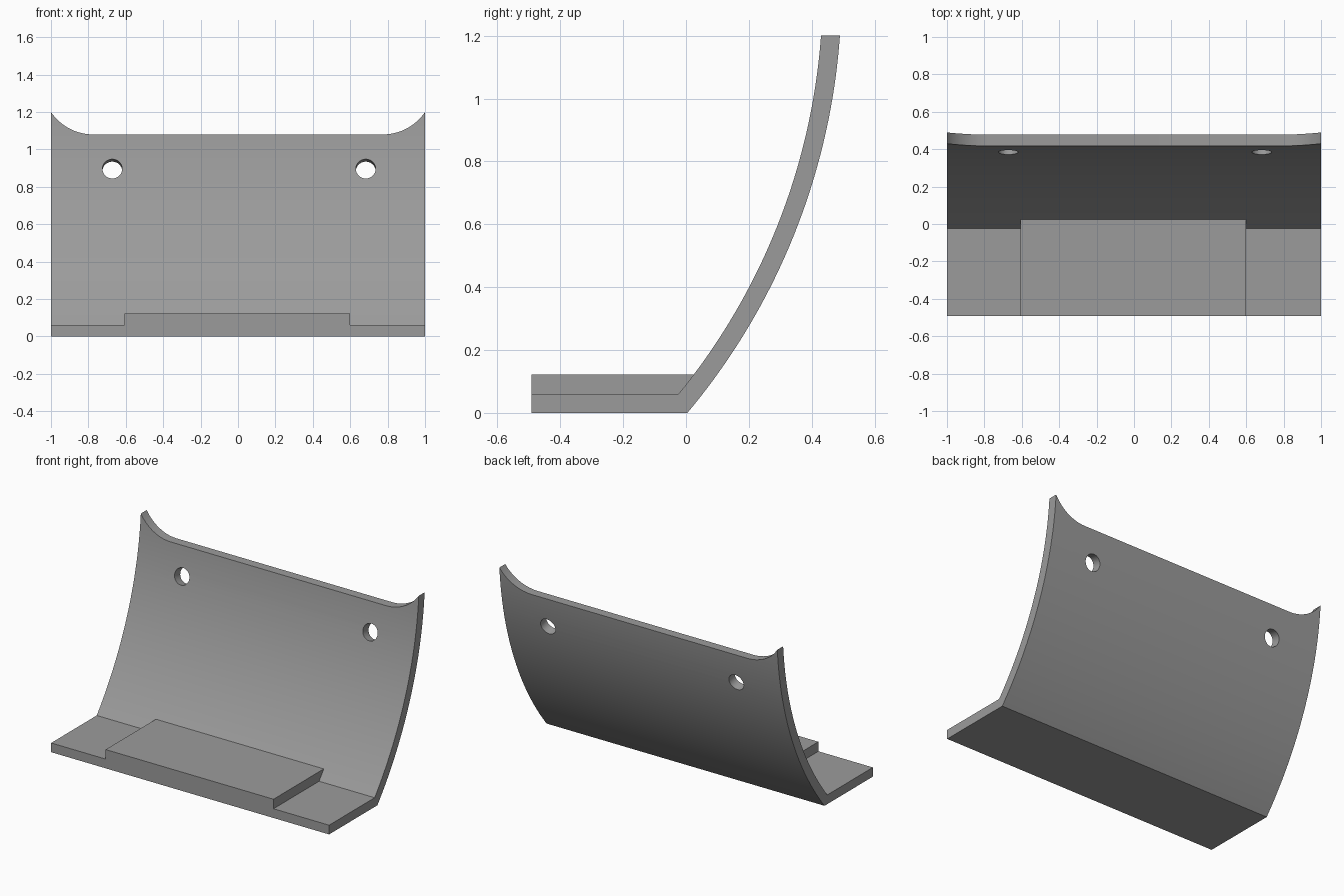
import bpy, bmesh, math
from mathutils import Vector, Matrix

if "Cube" in bpy.data.objects:
    bpy.data.objects.remove(bpy.data.objects["Cube"])

grey = bpy.data.materials.new("mid_grey")
grey.diffuse_color = (0.33, 0.33, 0.33, 1)
grey.use_nodes = True
grey.node_tree.nodes["Principled BSDF"].inputs["Base Color"].default_value = grey.diffuse_color

FRONT, BASE_T, STEP_T, TOP, LOW_TOP = -0.492, 0.06, 0.122, 1.2, 1.08
CY, CZ, R_OUT, R_IN = -1.605, 1.349, 2.10, 2.04   # centre and radii of the curved wall
SEGS = 40


def prism(name, pts, depth):
    """Extrude a closed loop of 3D points along the vector depth."""
    bm = bmesh.new()
    face = bm.faces.new([bm.verts.new(p) for p in pts])
    new = bmesh.ops.extrude_face_region(bm, geom=[face])["geom"]
    bmesh.ops.translate(bm, vec=depth, verts=[v for v in new if isinstance(v, bmesh.types.BMVert)])
    bmesh.ops.recalc_face_normals(bm, faces=bm.faces)
    me = bpy.data.meshes.new(name)
    bm.to_mesh(me)
    bm.free()
    me.materials.append(grey)
    ob = bpy.data.objects.new(name, me)
    bpy.context.collection.objects.link(ob)
    return ob


def wall_arc(r, z0, z1):
    """Points (y, z) on the wall arc between two heights."""
    a0, a1 = math.asin((z0 - CZ) / r), math.asin((z1 - CZ) / r)
    return [(CY + r * math.cos(a), CZ + r * math.sin(a))
            for a in (a0 + (a1 - a0) * i / SEGS for i in range(SEGS + 1))]


def boolean(target, other, operation):
    mod = target.modifiers.new(operation, "BOOLEAN")
    mod.operation, mod.object, mod.solver = operation, other, "EXACT"
    bpy.context.view_layer.objects.active = target
    bpy.ops.object.modifier_apply(modifier=mod.name)
    bpy.data.objects.remove(other)


# Base plate and curved back wall as one side profile
profile = [(FRONT, 0)] + wall_arc(R_OUT, 0, TOP) + wall_arc(R_IN, BASE_T, TOP)[::-1] + [(FRONT, BASE_T)]
bracket = prism("curved_bracket", [(-1, y, z) for y, z in profile], Vector((2, 0, 0)))

# Raised step on the base, its back buried in the wall
step = [(FRONT, 0.03), (0.0, 0.03), (0.0, 0.06), (0.045, STEP_T), (FRONT, STEP_T)]
boolean(bracket, prism("raised_step", [(-0.608, y, z) for y, z in step], Vector((1.208, 0, 0))), "UNION")

# Lowered top edge that sweeps up to both corners
w, h = 0.225, TOP - LOW_TOP
r = (w * w + h * h) / (2 * h)
a_end = math.asin(w / r)
sweep = [(1 - w + r * math.sin(a), LOW_TOP + r - r * math.cos(a))
         for a in (a_end * 1.03 * i / 14 for i in range(15))]
edge = [(-x, z) for x, z in sweep[::-1]] + sweep
edge += [(edge[-1][0], 1.4), (edge[0][0], 1.4)]
boolean(bracket, prism("top_cutter", [(x, 0, z) for x, z in edge], Vector((0, 1, 0))), "DIFFERENCE")

# Two screw holes square to the wall surface
hole_a = math.asin((0.896 - CZ) / R_IN)
axis = Vector((0, math.cos(hole_a), math.sin(hole_a)))
up = Vector((0, -math.sin(hole_a), math.cos(hole_a)))
for x in (-0.672, 0.683):
    start = Vector((x, CY, CZ)) + axis * (R_IN - 0.1)
    ring = [start + 0.053 * (Vector((math.cos(t), 0, 0)) + up * math.sin(t))
            for t in (math.tau * i / 32 for i in range(32))]
    boolean(bracket, prism("hole_cutter", ring, axis * 0.3), "DIFFERENCE")

# Smooth curved faces, sharp edges kept
bpy.ops.object.select_all(action="DESELECT")
bracket.select_set(True)
bpy.context.view_layer.objects.active = bracket
bpy.ops.object.shade_smooth_by_angle(angle=math.radians(25))
